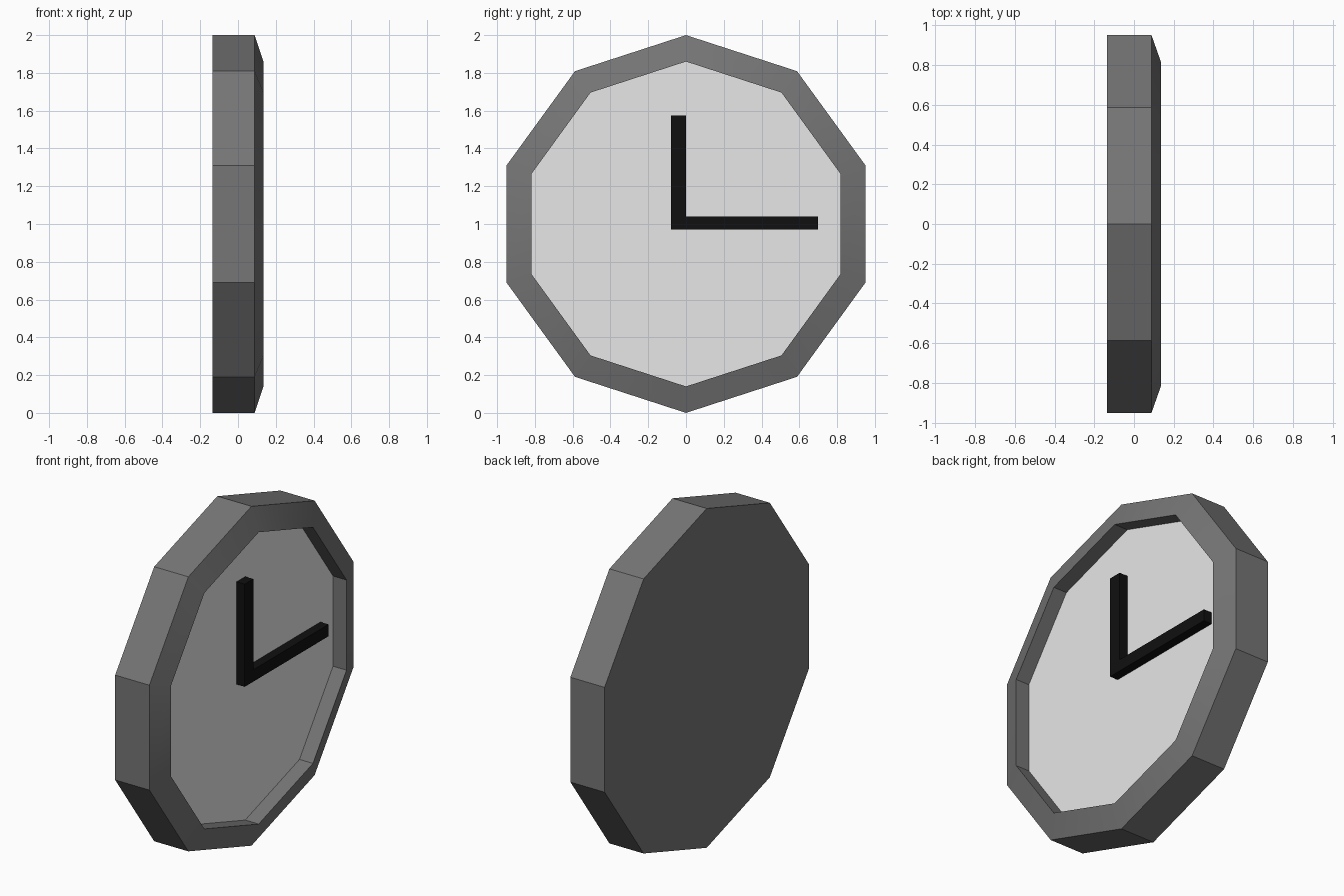
import bpy, bmesh, math

cube = bpy.data.objects.get("Cube")
if cube:
    bpy.data.objects.remove(cube, do_unlink=True)

SIDES = 10
DIAL_X = 0.047


def material(name, value):
    mat = bpy.data.materials.new(name)
    mat.use_nodes = True
    colour = (value, value, value, 1)
    mat.diffuse_color = colour
    mat.node_tree.nodes["Principled BSDF"].inputs["Base Color"].default_value = colour
    return mat


def add_object(name, bm, mat):
    bmesh.ops.recalc_face_normals(bm, faces=bm.faces)
    mesh = bpy.data.meshes.new(name)
    bm.to_mesh(mesh)
    bm.free()
    mesh.materials.append(mat)
    obj = bpy.data.objects.new(name, mesh)
    bpy.context.collection.objects.link(obj)
    return obj


def ring(bm, x, radius):
    """Ten-sided ring across the x axis with a corner at the top."""
    turns = [math.tau * i / SIDES for i in range(SIDES)]
    return [bm.verts.new((x, radius * math.sin(a), 1 + radius * math.cos(a))) for a in turns]


def box(name, low, high, mat):
    bm = bmesh.new()
    bmesh.ops.create_cube(bm, size=1)
    for v in bm.verts:
        v.co = [l + (c + 0.5) * (h - l) for l, h, c in zip(low, high, v.co)]
    return add_object(name, bm, mat)


frame_grey = material("frame grey", 0.18)
dial_white = material("dial white", 0.8)
hand_black = material("hand black", 0.005)

# Frame: closed back, straight sides, sloped rim and inner wall
bm = bmesh.new()
profile = [(-0.135, 1.0), (0.088, 1.0), (0.135, 0.86), (DIAL_X, 0.86)]
rings = [ring(bm, x, r) for x, r in profile]
bm.faces.new(rings[0])
for a, b in zip(rings, rings[1:]):
    for i in range(SIDES):
        j = (i + 1) % SIDES
        bm.faces.new((a[i], a[j], b[j], b[i]))
frame = add_object("clock_frame", bm, frame_grey)

# Soft shading around the sloped rim, sharp corners elsewhere
bpy.ops.object.select_all(action="DESELECT")
frame.select_set(True)
bpy.context.view_layer.objects.active = frame
bpy.ops.object.shade_smooth_by_angle(angle=math.radians(16))

# Dial: thin plate closing the recess
bm = bmesh.new()
back, front = ring(bm, DIAL_X - 0.008, 0.86), ring(bm, DIAL_X, 0.86)
bm.faces.new(back)
bm.faces.new(front)
for i in range(SIDES):
    j = (i + 1) % SIDES
    bm.faces.new((back[i], back[j], front[j], front[i]))
add_object("clock_dial", bm, dial_white)

# Hands: two bars meeting near the middle
box("minute_hand", (DIAL_X, 0.0, 0.97), (0.1, 0.7, 1.04), hand_black)
box("hour_hand", (DIAL_X, -0.08, 0.97), (0.1, 0.0, 1.575), hand_black)
